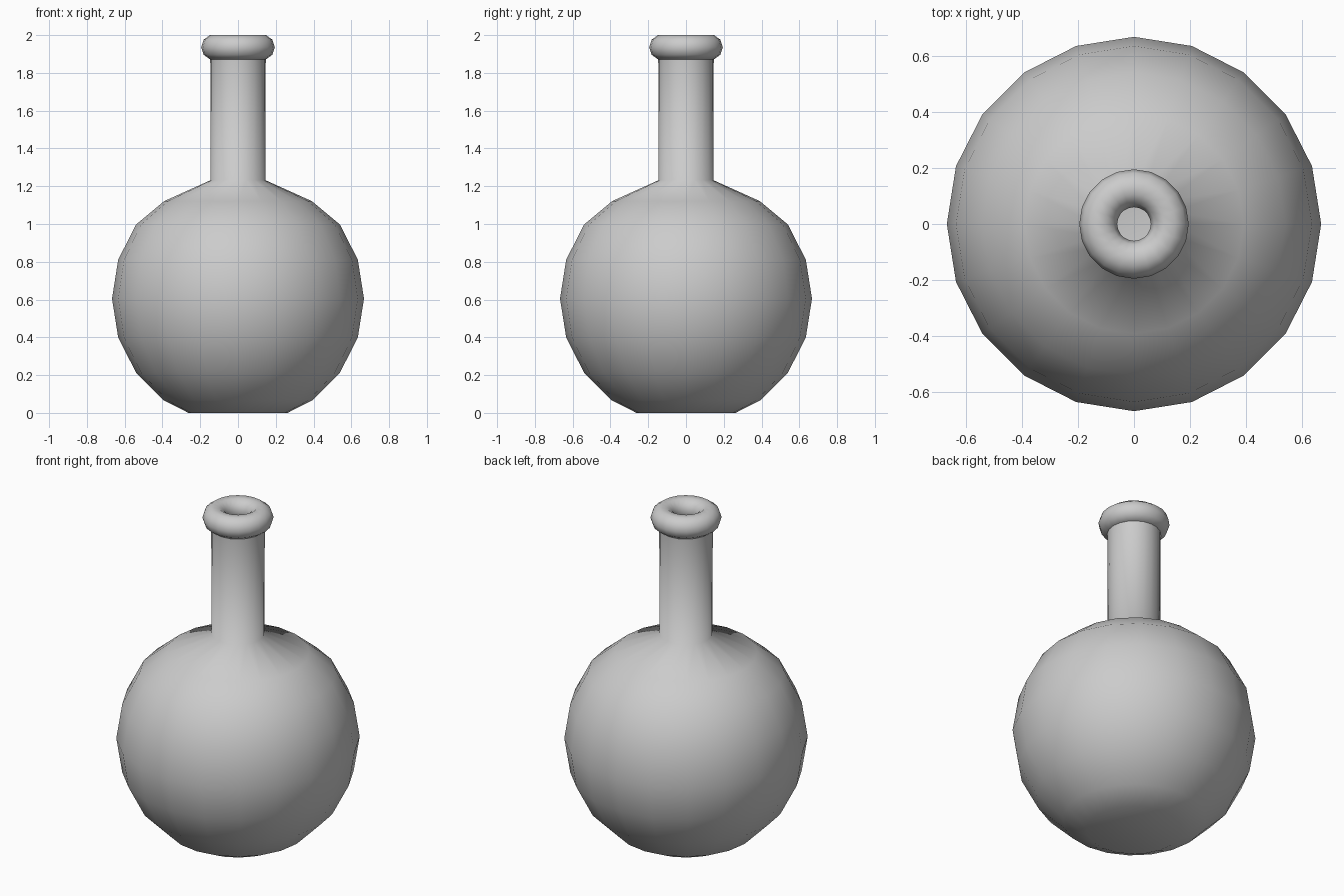
import bpy
import bmesh
from math import cos, sin, pi, radians

if "Cube" in bpy.data.objects:
    bpy.data.objects.remove(bpy.data.objects["Cube"])

SIDES = 20
R, CZ = 0.667, 0.605


def lathe(name, profile):
    """Spin (radius, z) points round the z axis; cap the lower end."""
    bm = bmesh.new()
    rings = []
    for r, z in profile:
        rings.append([bm.verts.new((r * cos(2 * pi * i / SIDES),
                                    r * sin(2 * pi * i / SIDES), z))
                      for i in range(SIDES)])
    for a, b in zip(rings, rings[1:]):
        for i in range(SIDES):
            j = (i + 1) % SIDES
            bm.faces.new((a[i], a[j], b[j], b[i]))
    bm.faces.new(list(reversed(rings[0])))
    mesh = bpy.data.meshes.new(name)
    bm.to_mesh(mesh)
    bm.free()
    for p in mesh.polygons:
        p.use_smooth = True
    obj = bpy.data.objects.new(name, mesh)
    bpy.context.collection.objects.link(obj)
    return obj


# Round body with a flat base, running up into the open neck
profile = [(0.262, 0.0)]
profile += [(R * cos(radians(a)), CZ + R * sin(radians(a)))
            for a in range(-54, 37, 18)]
profile += [(0.391, 1.121), (0.145, 1.232), (0.147, 1.88)]
lathe("flask_body", profile)

# Rolled lip round the mouth
bpy.ops.mesh.primitive_torus_add(major_segments=SIDES, minor_segments=10,
                                 major_radius=0.1275, minor_radius=0.0675,
                                 location=(0, 0, 1.936))
lip = bpy.context.object
lip.name = "flask_lip"
bpy.ops.object.shade_smooth()
